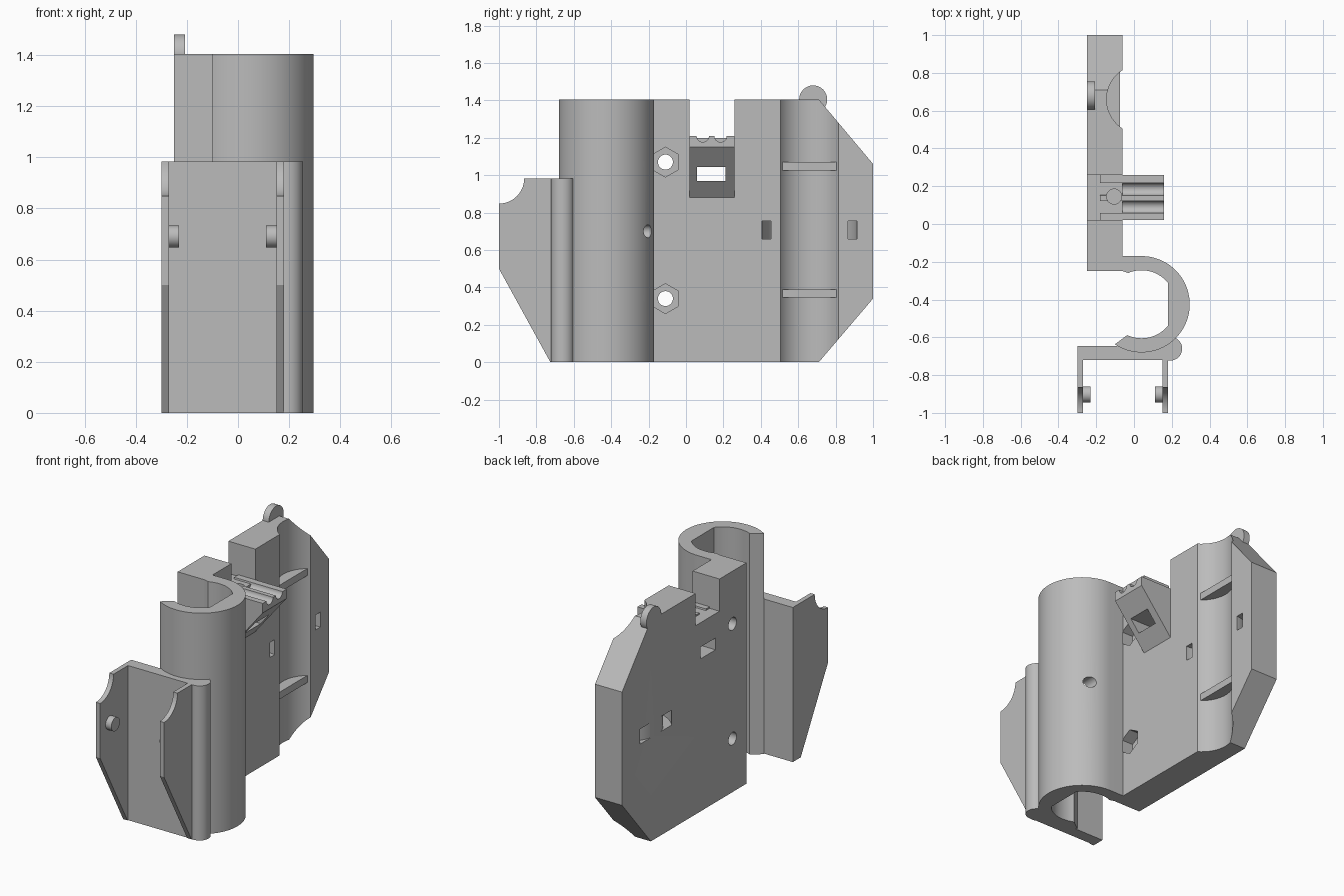
import bpy, bmesh
from math import sin, cos, acos, degrees, radians

cube = bpy.data.objects.get("Cube")
if cube:
    bpy.data.objects.remove(cube)

grey = bpy.data.materials.new("plastic_grey")
grey.use_nodes = True
grey.diffuse_color = (0.5, 0.5, 0.5, 1)
grey.node_tree.nodes["Principled BSDF"].inputs["Base Color"].default_value = (0.5, 0.5, 0.5, 1)


def arc(cu, cv, r, start, end, steps=24):
    """Points on an arc, angles in degrees."""
    angles = [radians(start + (end - start) * i / steps) for i in range(steps + 1)]
    return [(cu + r * cos(a), cv + r * sin(a)) for a in angles]


def circle(cu, cv, r, sides=32, turn=0):
    return arc(cu, cv, r, turn, turn + 360, sides)[:-1]


def rect(u0, u1, v0, v1):
    return [(u0, v0), (u1, v0), (u1, v1), (u0, v1)]


def prism(name, points, axis, lo, hi):
    """Extrude an outline along one axis: x takes (y, z), y takes (x, z), z takes (x, y)."""
    place = {"x": lambda u, v, w: (w, u, v),
             "y": lambda u, v, w: (u, w, v),
             "z": lambda u, v, w: (u, v, w)}[axis]
    bm = bmesh.new()
    ends = [[bm.verts.new(place(u, v, w)) for u, v in points] for w in (lo, hi)]
    for ring in ends:
        bm.faces.new(ring)
    for i in range(len(points)):
        j = (i + 1) % len(points)
        bm.faces.new((ends[0][i], ends[0][j], ends[1][j], ends[1][i]))
    bmesh.ops.recalc_face_normals(bm, faces=bm.faces)
    mesh = bpy.data.meshes.new(name)
    bm.to_mesh(mesh)
    bm.free()
    mesh.materials.append(grey)
    obj = bpy.data.objects.new(name, mesh)
    bpy.context.collection.objects.link(obj)
    return obj


def cut(obj, *shape):
    """Subtract a prism from a part and discard the cutter."""
    cutter = prism("cutter", *shape)
    cutter.hide_render = True
    mod = obj.modifiers.new("cut", "BOOLEAN")
    mod.operation = "DIFFERENCE"
    mod.solver = "EXACT"
    mod.object = cutter
    bpy.context.view_layer.objects.active = obj
    bpy.ops.object.modifier_apply(modifier=mod.name)
    bpy.data.objects.remove(cutter)


HEIGHT = 1.405
BACK, FACE = -0.25, -0.06

# Main plate with clipped corners and a notch in its top edge
plate = prism("main_plate", [
    (-0.25, 0), (0.71, 0), (1, 0.34), (1, 1.06), (0.71, HEIGHT), (0.26, HEIGHT),
    (0.26, 1.2), (0.02, 1.2), (0.02, HEIGHT), (-0.25, HEIGHT)], "x", BACK, FACE)

# Long round trough, then the curved strap channel behind it
cut(plate, circle(0.039, 0.66, 0.184, 64), "z", -0.1, 1.6)
strap = arc(FACE + 0.01, 0.66, 0.255, 80, 280) + arc(FACE + 0.01, 0.66, 0.206, 280, 80)
cut(plate, strap, "z", 0.66, 0.755)

# Screw holes with hexagonal nut pockets
for z in (0.34, 1.07):
    cut(plate, circle(-0.11, z, 0.08, 6, 30), "x", FACE - 0.08, 0.0)
    cut(plate, circle(-0.11, z, 0.04), "x", -0.4, 0.1)

# Ribs across the trough
for name, z in (("lower_rib", 0.345), ("upper_rib", 1.025)):
    prism(name, rect(0.505, 0.805, z, z + 0.045), "x", -0.15, -0.075)

# Rounded tab on the top edge
prism("top_tab", circle(0.68, 1.405, 0.075), "x", BACK, -0.207)

# Wedge arm with grooved top, window and vertical hole
arm = prism("grooved_arm", [
    (-0.18, 0.88), (FACE, 0.88), (0.16, 1.15), (0.16, 1.21), (-0.18, 1.21)], "y", 0.02, 0.26)
for y in (0.09, 0.185):
    cut(arm, circle(y, 1.21, 0.033), "x", -0.3, 0.3)
for part in (plate, arm):
    cut(part, rect(0.06, 0.21, 0.97, 1.045), "x", -0.4, 0.4)
    cut(part, circle(-0.105, 0.145, 0.04), "z", 1.0, 1.4)

# Open tube with a flat inner wall
CX, CY = 0.04, -0.425
flat = degrees(acos(0.14 / 0.18))
tube = prism("open_tube",
             [(FACE, -0.25), (FACE, -0.17)]
             + arc(CX, CY, 0.255, 90, -123.7, 64)
             + arc(CX, CY, 0.18, -115, -flat)
             + arc(CX, CY, 0.18, flat, 113),
             "z", 0, HEIGHT)
cut(tube, circle(0.165, 0.7, 0.035), "y", -0.42, -0.1)

# Front bracket: wall, rounded corner post and two arms with pins
TOP = 0.983
prism("bracket_wall", rect(-0.3, 0.19, -0.72, -0.645), "z", 0, TOP)
prism("corner_post", circle(0.192, -0.66, 0.063, 40), "z", 0, TOP)
side = [(-0.715, 0), (-0.725, 0), (-1, 0.5)] + arc(-1, TOP, 0.135, -90, 0) + [(-0.715, TOP)]
for label, x, pin in (("right", -0.3, -0.272), ("left", 0.15, 0.11)):
    prism(label + "_bracket_arm", side, "x", x, x + 0.03)
    prism(label + "_pin", circle(-0.902, 0.69, 0.043), "x", pin, pin + 0.042)

# Smooth the curved walls, keep the edges sharp
bpy.ops.object.select_all(action="DESELECT")
for obj in bpy.context.collection.objects:
    if obj.type == "MESH":
        obj.select_set(True)
        bpy.context.view_layer.objects.active = obj
bpy.ops.object.shade_smooth_by_angle(angle=radians(25))
